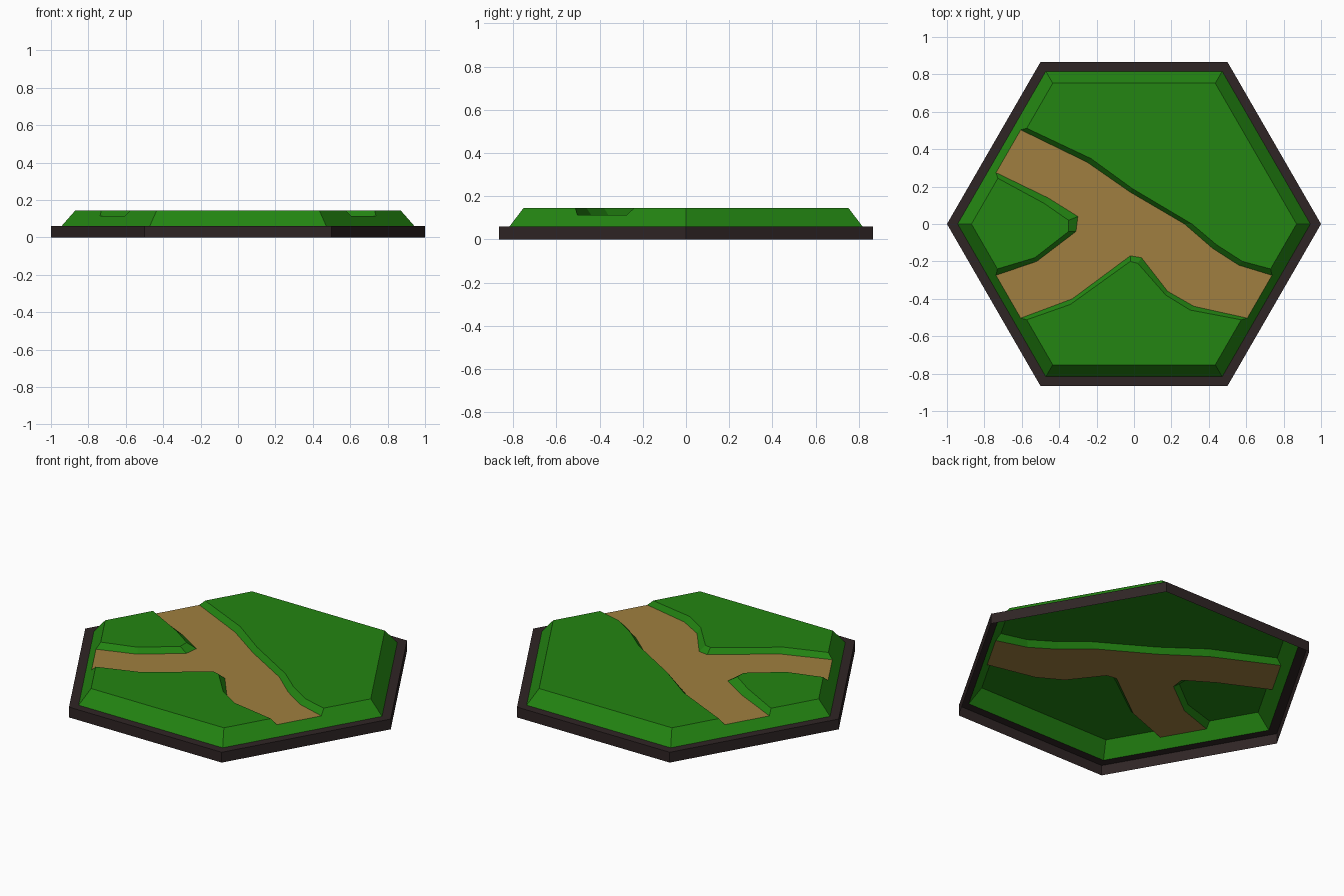
import bpy
import bmesh
import math
from mathutils import Vector

default_cube = bpy.data.objects.get("Cube")
if default_cube:
    bpy.data.objects.remove(default_cube, do_unlink=True)

# Heights and hexagon radii of the tile
LEDGE_Z, PATH_Z, TOP_Z = 0.061, 0.114, 0.145
FOOT_R, TOP_R = 0.943, 0.869


def make_material(name, colour):
    material = bpy.data.materials.new(name)
    material.use_nodes = True
    material.diffuse_color = colour
    shader = material.node_tree.nodes["Principled BSDF"]
    shader.inputs["Base Color"].default_value = colour
    shader.inputs["Roughness"].default_value = 0.9
    return material


def radius_at(z):
    """Radius of the sloping grass edge at a given height."""
    return FOOT_R + (TOP_R - FOOT_R) * (z - LEDGE_Z) / (TOP_Z - LEDGE_Z)


def hexagon(radius, z):
    """Corners in order: east, north-east, north-west, west, south-west, south-east."""
    return [Vector((radius * math.cos(i * math.pi / 3),
                    radius * math.sin(i * math.pi / 3), z)) for i in range(6)]


def bank_line(points, z):
    """Lift a bank line to z and slide its two ends onto the sloping edge."""
    line = [Vector((x, y, z)) for x, y in points]
    for end in (line[0], line[-1]):
        across = math.cos(math.pi / 6)
        normal = Vector((math.copysign(across, end.x), math.copysign(0.5, end.y), 0))
        end += normal * (radius_at(z) * across - end.dot(normal))
    return line


def build(name, polygons, material):
    """Join polygons into one flat-shaded surface facing up and outwards."""
    bm = bmesh.new()
    for polygon in polygons:
        bm.faces.new([bm.verts.new(p) for p in polygon])
    bmesh.ops.remove_doubles(bm, verts=bm.verts, dist=0.0005)
    bm.normal_update()
    for face in bm.faces:
        outward = face.normal + face.calc_center_median() * 0.01
        facing = face.normal.z if abs(face.normal.z) > 0.01 else face.normal.dot(outward - face.normal)
        if facing < 0:
            face.normal_flip()
    mesh = bpy.data.meshes.new(name)
    bm.to_mesh(mesh)
    bm.free()
    mesh.materials.append(material)
    obj = bpy.data.objects.new(name, mesh)
    bpy.context.collection.objects.link(obj)
    return obj


def strip(lower, upper, closed=False):
    """Quads between two matching lines."""
    count = len(lower) if closed else len(lower) - 1
    return [[lower[i], lower[(i + 1) % len(lower)],
             upper[(i + 1) % len(upper)], upper[i]] for i in range(count)]


grass_green = make_material("grass green", (0.017, 0.235, 0.006, 1))
path_tan = make_material("path tan", (0.35, 0.212, 0.05, 1))
base_brown = make_material("dark base brown", (0.028, 0.018, 0.018, 1))

# Foot and crest of the three banks along the forked path
north_foot = bank_line([(-.6, .5), (-.25, .33), (-.02, .17), (.27, 0),
                        (.42, -.13), (.56, -.22), (.73, -.27)], PATH_Z)
north_crest = bank_line([(-.57, .51), (-.23, .35), (-.01, .19), (.31, 0),
                         (.44, -.11), (.58, -.2), (.73, -.24)], TOP_Z)
south_foot = bank_line([(.6, -.5), (.32, -.44), (.18, -.36), (.04, -.18),
                        (-.02, -.17), (-.33, -.4), (-.6, -.5)], PATH_Z)
south_crest = bank_line([(.57, -.51), (.3, -.46), (.17, -.38), (.02, -.21),
                         (-.02, -.2), (-.34, -.43), (-.57, -.51)], TOP_Z)
west_foot = bank_line([(-.73, .27), (-.46, .14), (-.3, .04), (-.31, -.04),
                       (-.52, -.2), (-.73, -.27)], PATH_Z)
west_crest = bank_line([(-.72, .24), (-.48, .11), (-.35, .02), (-.35, -.04),
                        (-.53, -.18), (-.73, -.24)], TOP_Z)

# Base rim: outer wall and narrow ledge, open underneath
floor_ring, wall_ring = hexagon(1, 0), hexagon(1, LEDGE_Z)
foot_ring = hexagon(FOOT_R, LEDGE_Z)
build("base_rim", strip(floor_ring, wall_ring, True)
      + strip(wall_ring, foot_ring, True), base_brown)

# Flat grass tops on each side of the path
east, north_east, north_west, west, south_west, south_east = hexagon(TOP_R, TOP_Z)
build("grass_top", [
    north_crest + [east, north_east, north_west],
    south_crest + [south_west, south_east],
    west_crest + [west],
], grass_green)

# Sloping outer edge, notched where the path runs out
notches = {
    2: [north_crest[0], north_foot[0], west_foot[0], west_crest[0]],
    3: [west_crest[-1], west_foot[-1], south_foot[-1], south_crest[-1]],
    5: [south_crest[0], south_foot[0], north_foot[-1], north_crest[-1]],
}
crest_ring = [east, north_east, north_west, west, south_west, south_east]
slopes = []
for side in range(6):
    after = (side + 1) % 6
    rim = [crest_ring[side]] + notches.get(side, []) + [crest_ring[after]]
    slopes.append(rim + [foot_ring[after], foot_ring[side]])
build("grass_outer_slope", slopes, grass_green)

# Grass banks dropping down to the path
build("path_banks", strip(north_foot, north_crest)
      + strip(south_foot, south_crest)
      + strip(west_foot, west_crest), grass_green)

# Sunken forked path
build("path_floor", [north_foot + south_foot + west_foot[::-1]], path_tan)
